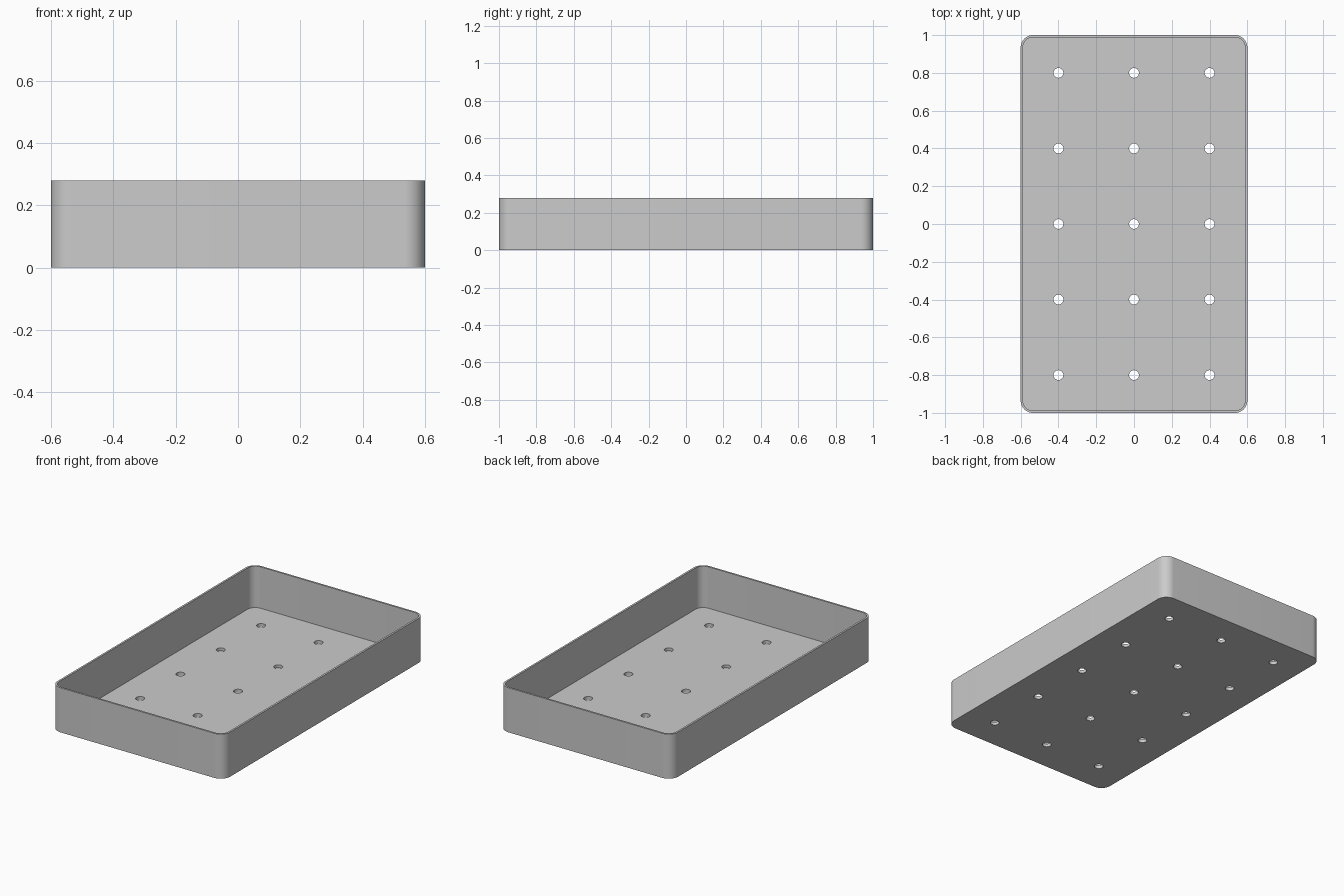
import bpy, bmesh, math

cube = bpy.data.objects.get("Cube")
if cube:
    bpy.data.objects.remove(cube, do_unlink=True)

WIDTH, LENGTH, HEIGHT = 1.2, 2.0, 0.28
WALL, FLOOR, CORNER = 0.012, 0.02, 0.065
HOLE_RADIUS, HOLE_SPACING = 0.026, 0.4

grey = bpy.data.materials.new("light grey")
grey.use_nodes = True
colour = (0.6, 0.6, 0.6, 1)
grey.diffuse_color = colour
grey.node_tree.nodes["Principled BSDF"].inputs["Base Color"].default_value = colour


def rounded_rect(width, length, radius, steps=12):
    """Outline points, counter-clockwise."""
    pts = []
    for i, (sx, sy) in enumerate([(1, 1), (-1, 1), (-1, -1), (1, -1)]):
        cx, cy = sx * (width / 2 - radius), sy * (length / 2 - radius)
        for k in range(steps + 1):
            a = math.pi / 2 * (i + k / steps)
            pts.append((cx + radius * math.cos(a), cy + radius * math.sin(a)))
    return pts


def circle(cx, cy, radius, steps=32):
    return [(cx + radius * math.cos(math.tau * k / steps),
             cy + radius * math.sin(math.tau * k / steps)) for k in range(steps)]


def prisms(name, outlines, z0, z1):
    """One object holding an upright prism for each outline."""
    bm = bmesh.new()
    for outline in outlines:
        low = [bm.verts.new((x, y, z0)) for x, y in outline]
        high = [bm.verts.new((x, y, z1)) for x, y in outline]
        bm.faces.new(low[::-1])
        bm.faces.new(high)
        for i in range(len(low)):
            j = (i + 1) % len(low)
            bm.faces.new((low[i], low[j], high[j], high[i]))
    mesh = bpy.data.meshes.new(name)
    bm.to_mesh(mesh)
    bm.free()
    mesh.materials.append(grey)
    obj = bpy.data.objects.new(name, mesh)
    bpy.context.collection.objects.link(obj)
    return obj


# Solid tray block with rounded upright corners
tray = prisms("tray", [rounded_rect(WIDTH, LENGTH, CORNER)], 0, HEIGHT)

# Cutters: the open inside, and a 3 by 5 grid of drain holes
cavity = prisms("cavity_cutter",
                [rounded_rect(WIDTH - 2 * WALL, LENGTH - 2 * WALL, CORNER - WALL)],
                FLOOR, HEIGHT + 0.1)
holes = prisms("drain_hole_cutter",
               [circle(i * HOLE_SPACING, j * HOLE_SPACING, HOLE_RADIUS)
                for i in range(-1, 2) for j in range(-2, 3)],
               -0.1, FLOOR + 0.1)

bpy.ops.object.select_all(action='DESELECT')
tray.select_set(True)
bpy.context.view_layer.objects.active = tray
for cutter in (cavity, holes):
    cutter.hide_render = True
    mod = tray.modifiers.new(cutter.name, 'BOOLEAN')
    mod.operation = 'DIFFERENCE'
    mod.solver = 'EXACT'
    mod.object = cutter
    bpy.ops.object.modifier_apply(modifier=mod.name)
    bpy.data.objects.remove(cutter, do_unlink=True)

# Smooth corners and hole walls, crisp rims
bpy.ops.object.shade_smooth_by_angle(angle=math.radians(30))
